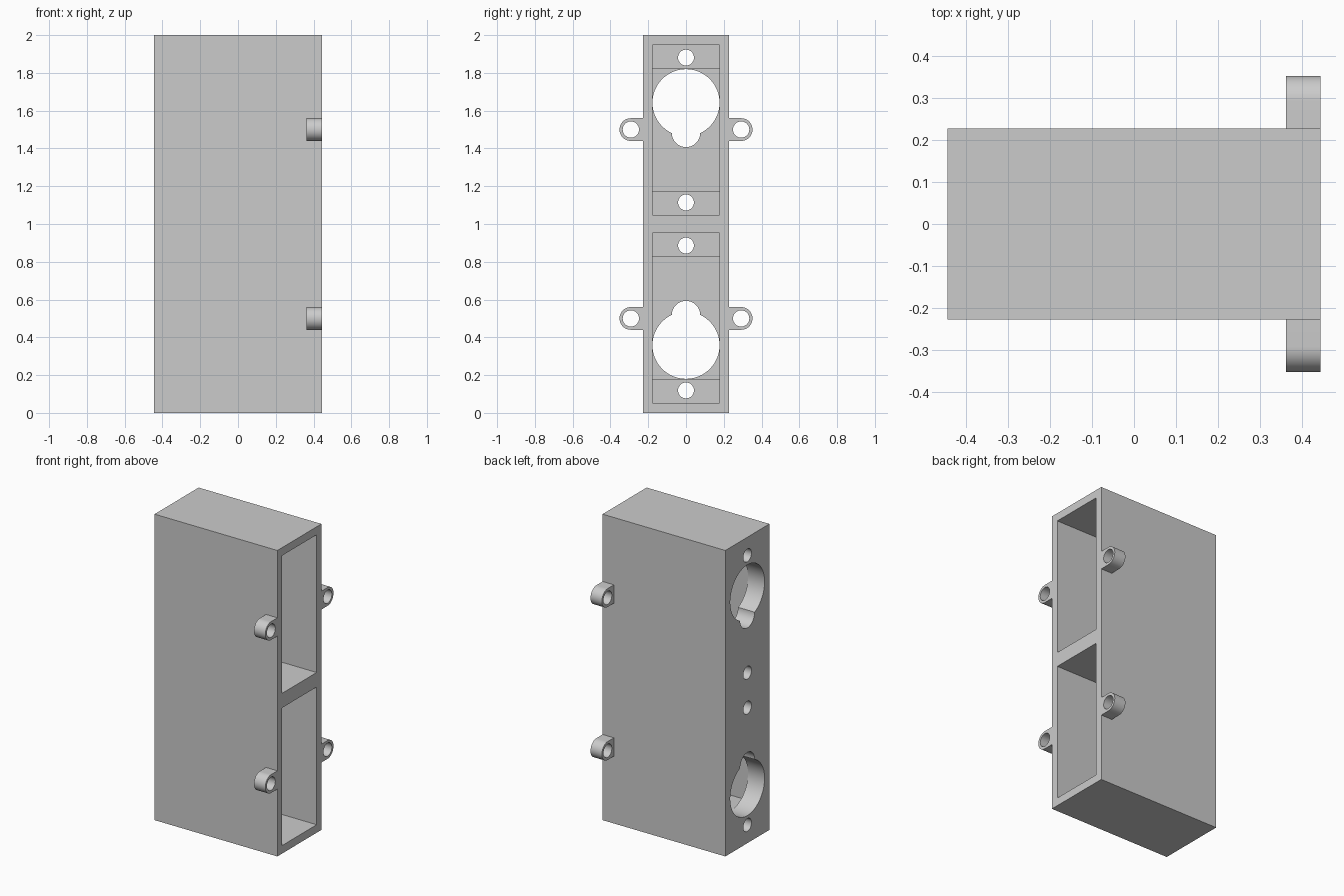
import bpy, bmesh, math
from mathutils import Vector

cube = bpy.data.objects.get("Cube")
if cube:
    bpy.data.objects.remove(cube, do_unlink=True)

grey = bpy.data.materials.new("plain grey")
grey.use_nodes = True
COLOUR = (0.6, 0.6, 0.6, 1)
grey.diffuse_color = COLOUR
grey.node_tree.nodes["Principled BSDF"].inputs["Base Color"].default_value = COLOUR

HX, HY, H = 0.444, 0.2275, 2.0        # housing half depth, half width, height
POCKET = 0.178                        # pocket half width
FACE, SHOULDER = 0.12, 0.25           # thickness of face plate and screw blocks


def prism(name, points, direction):
    """Extrude a closed outline of 3D points along a vector."""
    bm = bmesh.new()
    face = bm.faces.new([bm.verts.new(p) for p in points])
    ext = bmesh.ops.extrude_face_region(bm, geom=[face])
    moved = [g for g in ext["geom"] if isinstance(g, bmesh.types.BMVert)]
    bmesh.ops.translate(bm, verts=moved, vec=Vector(direction))
    bmesh.ops.recalc_face_normals(bm, faces=bm.faces)
    mesh = bpy.data.meshes.new(name)
    bm.to_mesh(mesh)
    bm.free()
    mesh.materials.append(grey)
    obj = bpy.data.objects.new(name, mesh)
    bpy.context.collection.objects.link(obj)
    return obj


def arc(x, y, z, r, start, end, n):
    """Points of an arc lying across the x axis."""
    angles = [start + (end - start) * i / n for i in range(n + 1)]
    return [(x, y + r * math.cos(a), z + r * math.sin(a)) for a in angles]


def rod(name, x0, x1, y, z, r, n=64):
    return prism(name, arc(x0, y, z, r, 0, math.tau, n)[:-1], (x1 - x0, 0, 0))


def activate(obj):
    bpy.ops.object.select_all(action="DESELECT")
    obj.select_set(True)
    bpy.context.view_layer.objects.active = obj


def cut(obj, cutter):
    cutter.hide_render = True
    activate(obj)
    mod = obj.modifiers.new("cut", "BOOLEAN")
    mod.operation, mod.solver, mod.object = "DIFFERENCE", "EXACT", cutter
    bpy.ops.object.modifier_apply(modifier=mod.name)
    bpy.data.objects.remove(cutter, do_unlink=True)


def smooth(obj):
    activate(obj)
    bpy.ops.object.shade_smooth_by_angle(angle=math.radians(30))


# Housing block
housing = prism("housing", [(-HX, -HY, 0), (HX, -HY, 0), (HX, HY, 0), (-HX, HY, 0)], (0, 0, H))

# Two mirrored bays, each a stepped pocket with a shaft opening and screw holes
for side in (-1, 1):
    def height(z):
        return H / 2 + side * (H / 2 - z)

    back, step, front = FACE - HX, SHOULDER - HX, HX + 0.1
    outline = [(front, 0.0525), (step, 0.0525), (step, 0.18), (back, 0.18),
               (back, 0.826), (step, 0.826), (step, 0.9525), (front, 0.9525)]
    cut(housing, prism("pocket_cutter", [(x, -POCKET, height(z)) for x, z in outline],
                       (0, 2 * POCKET, 0)))
    for z, r in ((0.358, 0.1775), (0.518, 0.075)):
        cut(housing, rod("shaft_cutter", -HX - 0.1, back + 0.05, 0, height(z), r, 96))
    for z in (0.119, 0.886):
        cut(housing, rod("screw_cutter", -HX - 0.1, step + 0.1, 0, height(z), 0.042))
smooth(housing)

# Four rounded mounting lugs on the open edge
R, LUG_Y, LUG_X = 0.06, 0.292, 0.362
for side, label in ((-1, "right"), (1, "left")):
    for z, level in ((0.5, "lower"), (1.5, "upper")):
        tip = arc(LUG_X, 0, z, R, -math.pi / 2, math.pi / 2, 32)
        points = [(x, side * (LUG_Y + y), h) for x, y, h in tip]
        points += [(LUG_X, side * (HY - 0.01), z + R), (LUG_X, side * (HY - 0.01), z - R)]
        lug = prism(f"{level}_{label}_lug", points, (HX - LUG_X, 0, 0))
        cut(lug, rod("lug_cutter", LUG_X - 0.1, HX + 0.1, side * LUG_Y, z, 0.043))
        smooth(lug)
